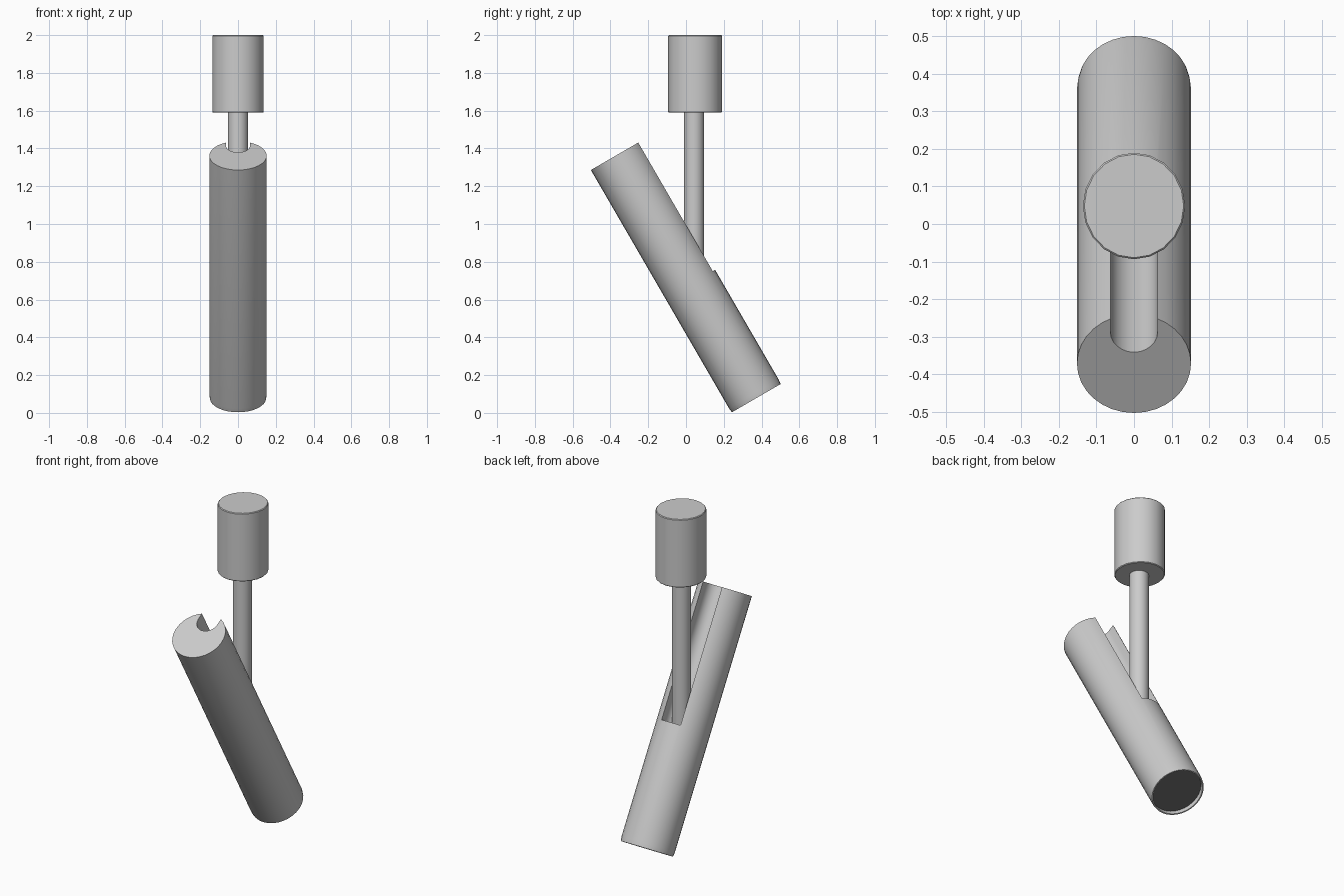
import bpy, bmesh
from math import sin, cos, pi, radians

if "Cube" in bpy.data.objects:
    bpy.data.objects.remove(bpy.data.objects["Cube"])

TILT = radians(30.1)


def make_object(name, bm):
    bmesh.ops.recalc_face_normals(bm, faces=bm.faces)
    mesh = bpy.data.meshes.new(name)
    bm.to_mesh(mesh)
    bm.free()
    obj = bpy.data.objects.new(name, mesh)
    bpy.context.collection.objects.link(obj)
    return obj


def lathe(name, profile, sides):
    """Closed solid of revolution from (radius, z) points, capped at both ends."""
    bm = bmesh.new()
    rings = [[bm.verts.new((r * cos(2 * pi * i / sides), r * sin(2 * pi * i / sides), z))
              for i in range(sides)] for r, z in profile]
    for a, b in zip(rings, rings[1:]):
        for i in range(sides):
            j = (i + 1) % sides
            bm.faces.new((a[i], a[j], b[j], b[i]))
    bm.faces.new(rings[0])
    bm.faces.new(rings[-1])
    return make_object(name, bm)


def smooth(obj):
    bpy.ops.object.select_all(action='DESELECT')
    obj.select_set(True)
    bpy.context.view_layer.objects.active = obj
    bpy.ops.object.shade_smooth_by_angle(angle=radians(30))


# Tilted lamp housing with a shallow recess at the light end
H, R = 0.742, 0.152
housing = lathe("lamp_housing", [(0.142, -H + 0.03), (0.142, -H), (0.149, -H),
                                 (R, -H + 0.025), (R, H)], 32)

# U-shaped slot that lets the stem fold into the housing
bm = bmesh.new()
w, yc = 0.063, 0.098
outline = [(w * cos(pi + pi * i / 12), yc + w * sin(pi + pi * i / 12)) for i in range(13)]
outline += [(w, 0.3), (-w, 0.3)]
face = bm.faces.new([bm.verts.new((x, y, -0.045)) for x, y in outline])
ext = bmesh.ops.extrude_face_region(bm, geom=[face])
top = [v for v in ext["geom"] if isinstance(v, bmesh.types.BMVert)]
bmesh.ops.translate(bm, verts=top, vec=(0, 0, 1.0))
cutter = make_object("slot_cutter", bm)
cutter.hide_render = True

mod = housing.modifiers.new("slot", 'BOOLEAN')
mod.operation = 'DIFFERENCE'
mod.solver = 'EXACT'
mod.object = cutter
bpy.context.view_layer.objects.active = housing
bpy.ops.object.modifier_apply(modifier=mod.name)
bpy.data.objects.remove(cutter)

# Dark lens set in the recess
lens = lathe("lens", [(0.1415, -H + 0.025), (0.1415, -H + 0.032)], 32)
dark = bpy.data.materials.new("dark_grey")
dark.diffuse_color = (0.1, 0.1, 0.1, 1)
dark.use_nodes = True
dark.node_tree.nodes["Principled BSDF"].inputs["Base Color"].default_value = dark.diffuse_color
lens.data.materials.append(dark)

for obj in (housing, lens):
    obj.location = (0, 0, 0.72)
    obj.rotation_euler = (TILT, 0, 0)

# Vertical stem
stem = lathe("stem", [(0.053, 0.68), (0.053, 1.60)], 24)
stem.location.y = 0.043

# Mounting canister with slightly eased edges
canister = lathe("mount_canister", [(0.138, 1.59), (0.142, 1.594),
                                    (0.142, 1.996), (0.138, 2.0)], 20)
canister.location.y = 0.048
canister.scale.x = 0.96

for obj in (housing, lens, stem, canister):
    smooth(obj)
